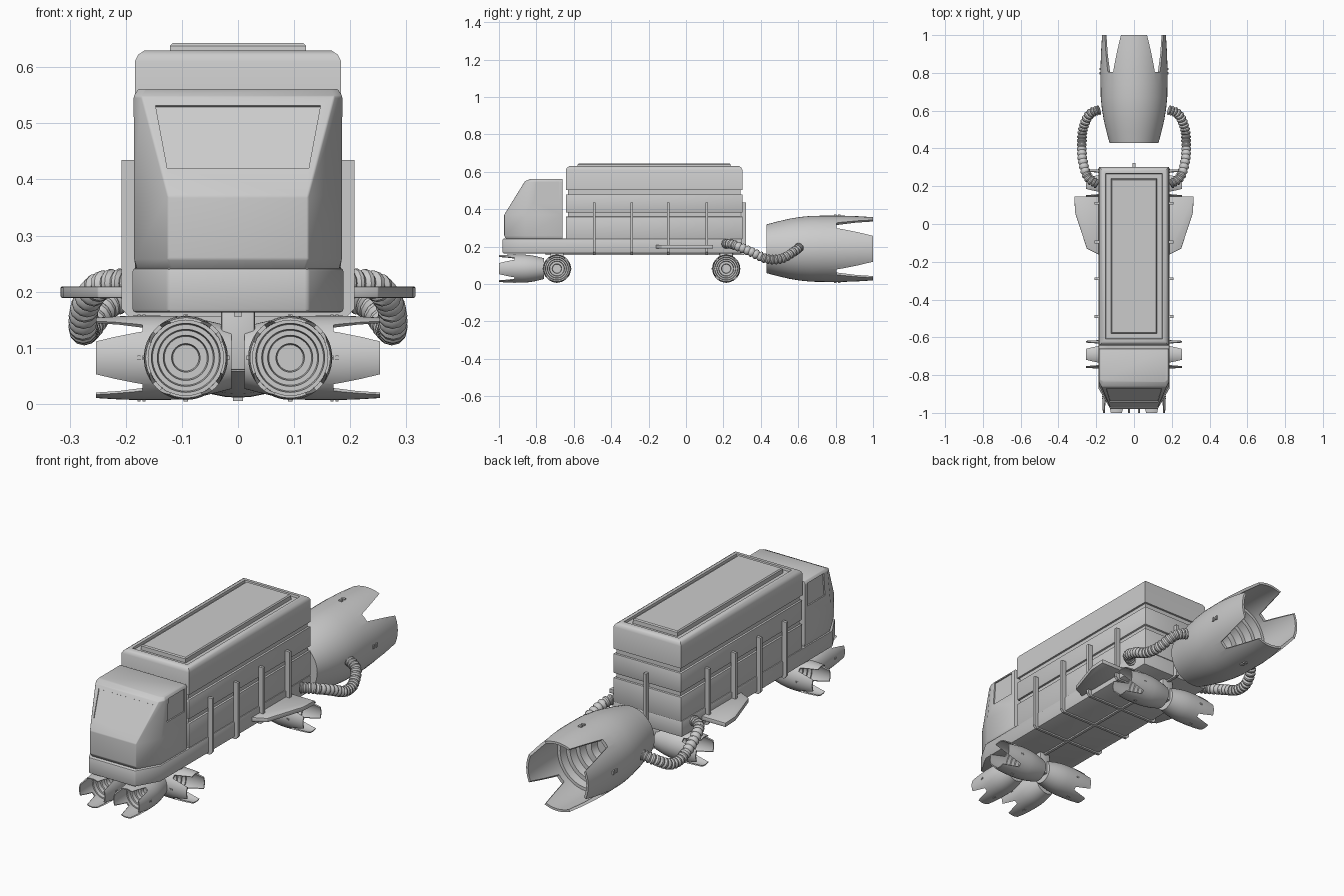
import bpy, bmesh, math
from mathutils import Vector, Matrix

if "Cube" in bpy.data.objects:
    bpy.data.objects.remove(bpy.data.objects["Cube"])


def finish(name, bm, bevel=0, smooth=35, hidden=False):
    bmesh.ops.recalc_face_normals(bm, faces=bm.faces)
    me = bpy.data.meshes.new(name)
    bm.to_mesh(me)
    bm.free()
    ob = bpy.data.objects.new(name, me)
    bpy.context.collection.objects.link(ob)
    ob.hide_render = hidden
    if bevel:
        m = ob.modifiers.new("bevel", 'BEVEL')
        m.width, m.segments, m.limit_method = bevel, 2, 'ANGLE'
        apply(ob, m)
    if smooth:
        activate(ob)
        bpy.ops.object.shade_smooth_by_angle(angle=math.radians(smooth))
    return ob


def activate(ob):
    bpy.ops.object.select_all(action='DESELECT')
    bpy.context.view_layer.objects.active = ob
    ob.select_set(True)


def apply(ob, m):
    activate(ob)
    bpy.ops.object.modifier_apply(modifier=m.name)


def cut(ob, cutter):
    m = ob.modifiers.new("cut", 'BOOLEAN')
    m.operation, m.object, m.solver = 'DIFFERENCE', cutter, 'EXACT'
    apply(ob, m)
    bpy.data.objects.remove(cutter)


def add_loft(bm, loops):
    rings = [[bm.verts.new(p) for p in lp] for lp in loops]
    n = len(rings[0])
    for a, b in zip(rings, rings[1:]):
        for i in range(n):
            bm.faces.new((a[i], a[(i + 1) % n], b[(i + 1) % n], b[i]))
    bm.faces.new(rings[0])
    bm.faces.new(rings[-1])


def loft(name, loops, **kw):
    bm = bmesh.new()
    add_loft(bm, loops)
    return finish(name, bm, **kw)


def add_box(bm, x0, x1, y0, y1, z0, z1):
    add_loft(bm, [[(x0, y0, z), (x1, y0, z), (x1, y1, z), (x0, y1, z)] for z in (z0, z1)])


def box(name, *lim, **kw):
    bm = bmesh.new()
    add_box(bm, *lim)
    return finish(name, bm, **kw)


def plan(half, z):
    """closed mirrored outline at height z from points on the +x side"""
    return [(x, y, z) for x, y in half] + [(-x, y, z) for x, y in reversed(half)]


# chassis with angled bumper corners
deck = [(0.125, -0.98), (0.188, -0.87), (0.188, 0.30)]
loft("chassis", [plan(deck, 0.163), plan(deck, 0.242)], bevel=0.006)

# cab
low = [(0.125, -0.972), (0.185, -0.86), (0.185, -0.66)]
foot = [(0.12, -0.96), (0.18, -0.855), (0.182, -0.66)]
top = [(0.172, -0.862), (0.186, -0.835), (0.186, -0.66)]
roof = [(0.165, -0.835), (0.178, -0.825), (0.178, -0.66)]
cab = loft("cab", [plan(foot, 0.24), plan(low, 0.258), plan(low, 0.37),
                   plan(top, 0.548), plan(roof, 0.561)], bevel=0.003)

# recessed windscreen and side windows
nrm = Vector((0, -0.178, 0.11)).normalized() * 0.02
shape = [(-0.126, 0.42), (0.126, 0.42), (0.147, 0.532), (-0.147, 0.532)]
face = [Vector((x, -0.972 + (z - 0.37) * 0.11 / 0.178, z)) for x, z in shape]
cut(cab, loft("screen_cutter", [[p - nrm * 0.25 for p in face], [p + nrm for p in face]],
              smooth=0, hidden=True))
for s in (-1, 1):
    side = [(-0.815, 0.435), (-0.68, 0.435), (-0.68, 0.547), (-0.805, 0.547)]
    cut(cab, loft("window_cutter", [[(s * x, y, z) for y, z in side] for x in (0.179, 0.2)],
                  smooth=0, hidden=True))


# cargo container: recessed core, stacked bands, panelled roof
def rect(inset, z):
    x, y = 0.184 - inset, 0.472 - inset
    return [(-x, -0.17 - y, z), (x, -0.17 - y, z), (x, -0.17 + y, z), (-x, -0.17 + y, z)]


loft("container_core", [rect(0.010, 0.24), rect(0.010, 0.56)])
for i, (a, b) in enumerate([(0.240, 0.360), (0.382, 0.478)]):
    loft(f"container_band_{i}", [rect(0, a), rect(0, b)], bevel=0.003)
loft("container_roof", [rect(0, 0.502), rect(0, 0.610), rect(0.006, 0.622), rect(0.018, 0.630),
                        rect(0.034, 0.630), rect(0.036, 0.619), rect(0.062, 0.619),
                        rect(0.063, 0.638), rect(0.068, 0.643)])

# straps running under the deck and up both sides
for i, y in enumerate((-0.49, -0.29, -0.095, 0.11)):
    bm = bmesh.new()
    y0, y1 = y - 0.007, y + 0.007
    u = [(-0.208, 0.435), (-0.208, 0.17), (-0.195, 0.156), (0.195, 0.156), (0.208, 0.17), (0.208, 0.435),
         (0.184, 0.435), (0.184, 0.166), (-0.184, 0.166), (-0.184, 0.435)]
    add_loft(bm, [[(x, yy, z) for x, z in u] for yy in (y0, y1)])
    finish(f"strap_{i}", bm)
box("rear_post", -0.007, 0.007, 0.298, 0.322, 0.16, 0.435)
box("keel_strap", -0.007, 0.007, -0.75, 0.31, 0.156, 0.166)

# side fins
fin = [(0.18, 0.145), (0.316, 0.145), (0.312, 0.06), (0.25, -0.13), (0.18, -0.165)]
for s, n in ((-1, "left"), (1, "right")):
    loft(f"fin_{n}", [[(s * x, y, z) for x, y in fin] for z in (0.189, 0.209)], bevel=0.002)


# thruster: stepped hollow lathe along y, tip at the origin
prof = [(0.130, -0.57), (0.146, -0.51), (0.160, -0.45), (0.170, -0.39), (0.176, -0.33),
        (0.177, -0.26), (0.177, -0.16), (0.174, -0.08), (0.169, 0.0),
        (0.158, 0.0), (0.162, -0.10), (0.160, -0.23), (0.145, -0.23), (0.140, -0.27),
        (0.120, -0.27), (0.115, -0.31), (0.095, -0.31), (0.090, -0.35), (0.06, -0.35), (0.055, -0.39)]
N = 48
ang = [2 * math.pi * i / N for i in range(N)]
thr = loft("main_thruster", [[(r * math.cos(a), y, r * math.sin(a)) for a in ang] for r, y in prof],
           smooth=0)

# four tapered notches leave four petals
bm = bmesh.new()
notch = [(-0.020, -0.195), (0.020, -0.195), (0.064, 0.02), (-0.064, 0.02)]
for k in range(4):
    rot = Matrix.Rotation(math.radians(45 + 90 * k), 3, 'Y')
    add_loft(bm, [[rot @ Vector((x, y, z)) for x, y in notch] for z in (0.115, 0.25)])
cut(thr, finish("notch_cutter", bm, smooth=0, hidden=True))

# small latches on the petals
bm = bmesh.new()
bm.from_mesh(thr.data)
for k in range(4):
    clip = bmesh.new()
    for y in (-0.208, -0.186):
        add_box(clip, -0.009, 0.009, y, y + 0.012, 0.17, 0.183)
    for f in clip.faces:
        rot = Matrix.Rotation(math.radians(90 * k), 3, 'Y')
        bm.faces.new([bm.verts.new(rot @ v.co) for v in f.verts])
    clip.free()
bmesh.ops.remove_doubles(bm, verts=bm.verts, dist=1e-5)
bmesh.ops.recalc_face_normals(bm, faces=bm.faces)
bm.to_mesh(thr.data)
bm.free()
activate(thr)
bpy.ops.object.shade_smooth_by_angle(angle=math.radians(30))
thr.location = (0, 1.0, 0.188)


# lift thrusters: two facing forward, a pair facing sideways at each axle
def small(name, loc, turn):
    ob = bpy.data.objects.new(name, thr.data)
    bpy.context.collection.objects.link(ob)
    ob.location, ob.scale = loc, (0.424,) * 3
    ob.rotation_euler.z = math.radians(turn)


for s, n in ((-1, "left"), (1, "right")):
    small(f"front_thruster_{n}", (s * 0.093, -1.0, 0.082), 180)
    for y, e in ((-0.69, "front"), (0.215, "rear")):
        small(f"{e}_side_thruster_{n}", (s * 0.253, y, 0.082), -90 * s)
for y, e in ((-0.69, "front"), (0.215, "rear")):
    box(f"{e}_axle_mount", -0.03, 0.03, y - 0.035, y + 0.035, 0.06, 0.17, bevel=0.004)

# ribbed hoses from chassis to main thruster
path = [Vector(p) for p in ((0.15, 0.19, 0.215), (0.19, 0.21, 0.215), (0.245, 0.25, 0.21), (0.272, 0.34, 0.175),
                            (0.276, 0.43, 0.135), (0.268, 0.51, 0.135), (0.235, 0.58, 0.175),
                            (0.18, 0.605, 0.195), (0.14, 0.61, 0.20))]
STEPS = 12
centre = []
for i in range(1, len(path) - 2):
    p0, p1, p2, p3 = path[i - 1:i + 3]
    for j in range(STEPS):
        t = j / STEPS
        centre.append(0.5 * (2 * p1 + (p2 - p0) * t + (2 * p0 - 5 * p1 + 4 * p2 - p3) * t * t
                             + (3 * p1 - p0 - 3 * p2 + p3) * t ** 3))
for s, n in ((-1, "left"), (1, "right")):
    rings = []
    for i, c in enumerate(centre):
        d = (centre[min(i + 1, len(centre) - 1)] - centre[max(i - 1, 0)]).normalized()
        u = d.cross(Vector((0, 0, 1))).normalized()
        v = u.cross(d)
        r = (0.020, 0.026, 0.026)[i % 3]
        ring = [c + r * (u * math.cos(2 * math.pi * k / 12) + v * math.sin(2 * math.pi * k / 12))
                for k in range(12)]
        rings.append([(s * p.x, p.y, p.z) for p in ring])
    loft(f"hose_{n}", rings)
